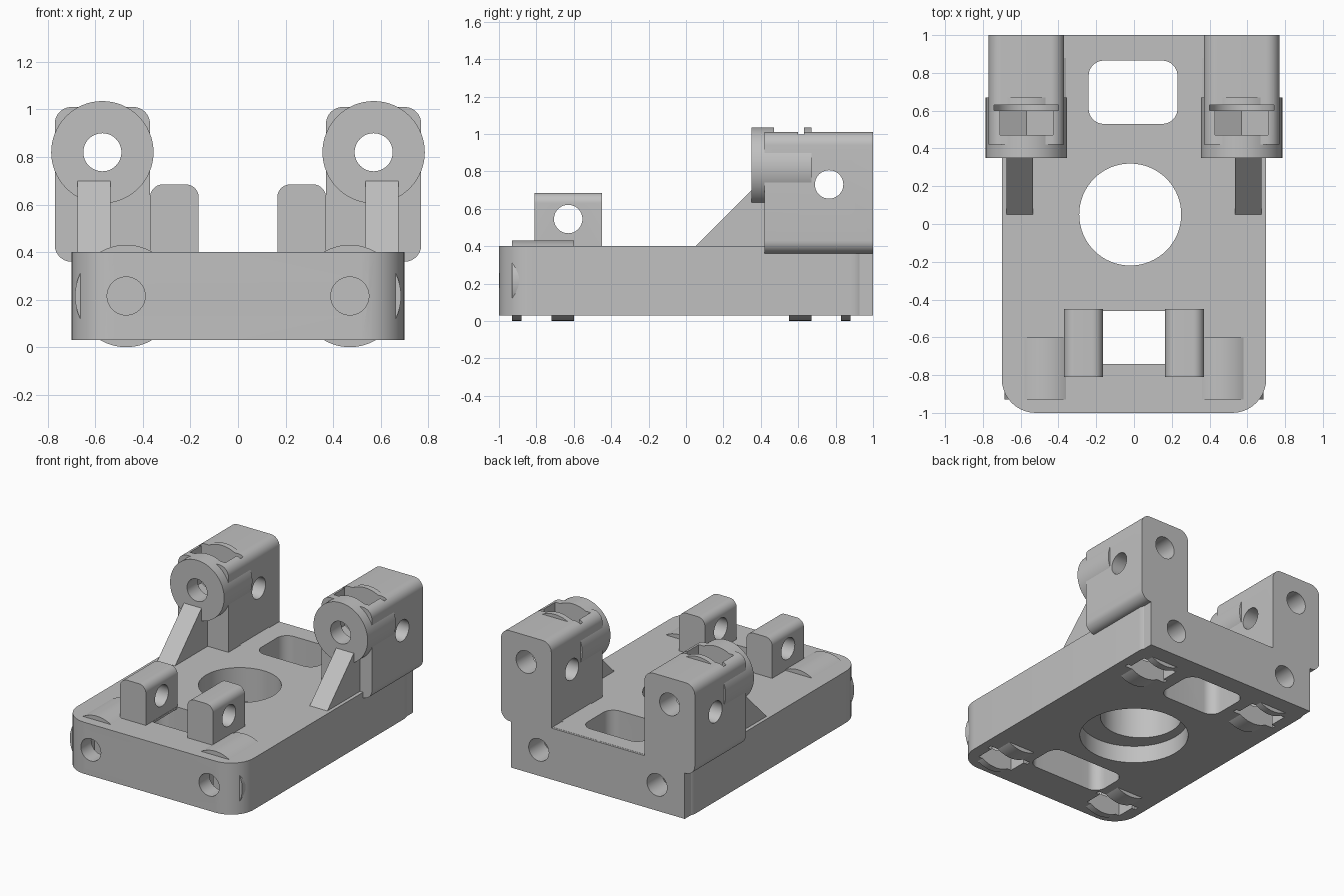
import bpy, bmesh
from math import cos, sin, pi, radians

if "Cube" in bpy.data.objects:
    bpy.data.objects.remove(bpy.data.objects["Cube"])

grey = bpy.data.materials.new("plain grey")
grey.use_nodes = True
tone = (0.53, 0.53, 0.53, 1)
grey.diffuse_color = tone
grey.node_tree.nodes["Principled BSDF"].inputs["Base Color"].default_value = tone

scene = bpy.context.scene
cutters = bpy.data.collections.new("cutters")
scene.collection.children.link(cutters)
parts = []


def arc(cx, cy, r, a0, a1, n):
    """Points on an arc, angles in degrees."""
    return [(cx + r * cos(radians(a0 + (a1 - a0) * i / n)),
             cy + r * sin(radians(a0 + (a1 - a0) * i / n))) for i in range(n + 1)]


def circle(cx, cy, r, n=48):
    return arc(cx, cy, r, 0, 360, n)[:-1]


def rounded(u0, u1, v0, v1, radii):
    """Rectangle with corner radii: low-low, high-low, high-high, low-high."""
    pts = []
    corners = [(u0, v0, 1, 1), (u1, v0, -1, 1), (u1, v1, -1, -1), (u0, v1, 1, -1)]
    for k, ((u, v, su, sv), r) in enumerate(zip(corners, radii)):
        if r:
            pts += arc(u + su * r, v + sv * r, r, 180 + 90 * k, 270 + 90 * k, 10)
        else:
            pts.append((u, v))
    return pts


def prism(name, pts, axis, a, b, cutter=False):
    """Extrude a profile along an axis from a to b."""
    place = {"x": lambda u, v, w: (w, u, v),
             "y": lambda u, v, w: (u, w, v),
             "z": lambda u, v, w: (u, v, w)}[axis]
    bm = bmesh.new()
    low = [bm.verts.new(place(u, v, a)) for u, v in pts]
    high = [bm.verts.new(place(u, v, b)) for u, v in pts]
    bm.faces.new(low)
    bm.faces.new(high)
    for i in range(len(pts)):
        j = (i + 1) % len(pts)
        bm.faces.new((low[i], low[j], high[j], high[i]))
    bmesh.ops.recalc_face_normals(bm, faces=bm.faces)
    mesh = bpy.data.meshes.new(name)
    bm.to_mesh(mesh)
    bm.free()
    mesh.materials.append(grey)
    ob = bpy.data.objects.new(name, mesh)
    if cutter:
        cutters.objects.link(ob)
        ob.hide_render = True
    else:
        scene.collection.objects.link(ob)
        parts.append(ob)
    return ob


def cut(pts, axis, a, b):
    prism("cutter", pts, axis, a, b, True)


def pocket(x, z, up, y0, y1, yw):
    """Nut pocket from y0 to y1 and washer pocket from y1 to yw, open up or down."""
    far = z + up * 0.35
    nut = [(x - 0.14, far), (x - 0.14, z - up * 0.08), (x, z - up * 0.16),
           (x + 0.14, z - up * 0.08), (x + 0.14, far)]
    cut(nut, "y", y0, y1)
    washer = arc(x, z, 0.17, 180, 180 + up * 180, 24)
    cut([(x - 0.17, far)] + washer + [(x + 0.17, far)], "y", y1, yw)


# Base plate and its square back edge
prism("base_plate", rounded(-0.7, 0.7, -1, 0.985, [0.18, 0.18, 0.1, 0.1]), "z", 0.03, 0.4)
prism("back_plate", rounded(-0.69, 0.69, 0.9, 1, [0] * 4), "z", 0.03, 0.399)

# Openings through the base
cut(circle(-0.02, 0.05, 0.27, 64), "z", -0.1, 0.5)
cut(circle(0, 0, 0.36, 64), "z", -0.1, 0.155)
cut(rounded(-0.24, 0.23, 0.53, 0.865, [0.08] * 4), "z", -0.1, 0.5)
cut(rounded(-0.163, 0.163, -0.74, -0.46, [0] * 4), "z", -0.1, 0.6)
cut(rounded(-0.3, 0.3, -0.74, -0.46, [0.08] * 4), "z", -0.1, 0.385)

for s, side in ((1, "left"), (-1, "right")):
    bx, hx = s * 0.47, s * 0.57

    # Bolt bosses in the base, with holes and pockets open below
    for end, y0, y1 in (("front", -0.93, -0.6), ("back", 0.55, 0.88)):
        prism(f"{end}_boss_{side}", circle(bx, 0.216, 0.215, 64), "y", y0, y1)
    cut(circle(bx, 0.216, 0.08), "y", -1.1, -0.5)
    cut(circle(bx, 0.216, 0.08), "y", 0.45, 1.1)
    pocket(bx, 0.216, -1, -0.88, -0.75, -0.72)
    pocket(bx, 0.216, -1, 0.83, 0.70, 0.67)

    # Tall rear block with a round barrel at its front
    u0, u1 = sorted((s * 0.37, s * 0.77))
    radii = [0.07] * 4
    radii[0 if s > 0 else 1] = 0
    prism(f"rear_block_{side}", rounded(u0, u1, 0.36, 1.01, radii), "y", 0.42, 1)
    prism(f"barrel_{side}", circle(hx, 0.82, 0.215, 64), "y", 0.35, 0.67)
    cut(circle(hx, 0.82, 0.08), "y", 0.2, 1.1)
    pocket(hx, 0.82, 1, 0.47, 0.6, 0.63)

    # Sloping rib under the barrel
    w0, w1 = sorted((s * 0.535, s * 0.675))
    prism(f"rib_{side}", [(0.05, 0.4), (0.43, 0.4), (0.43, 0.7), (0.35, 0.7)], "x", w0, w1)

    # Front lug
    w0, w1 = sorted((s * 0.165, s * 0.37))
    prism(f"front_lug_{side}", rounded(w0, w1, 0.395, 0.685, [0, 0, 0.055, 0.055]),
          "y", -0.81, -0.45)

# Cross pin holes through lugs and rear blocks
cut(circle(-0.63, 0.545, 0.076), "x", -1, 1)
cut(circle(0.765, 0.73, 0.076), "x", -1, 1)

# Cut every part, then smooth the round faces
for ob in parts:
    mod = ob.modifiers.new("cuts", "BOOLEAN")
    mod.operation = "DIFFERENCE"
    mod.operand_type = "COLLECTION"
    mod.collection = cutters
    mod.solver = "EXACT"
    mod.use_self = True
graph = bpy.context.evaluated_depsgraph_get()
graph.update()
meshes = [bpy.data.meshes.new_from_object(ob.evaluated_get(graph)) for ob in parts]
for ob, mesh in zip(parts, meshes):
    ob.modifiers.clear()
    ob.data = mesh
for ob in list(cutters.objects):
    bpy.data.objects.remove(ob)
bpy.data.collections.remove(cutters)

bpy.ops.object.select_all(action="DESELECT")
for ob in parts:
    ob.select_set(True)
bpy.context.view_layer.objects.active = parts[0]
bpy.ops.object.shade_smooth_by_angle(angle=radians(30))
